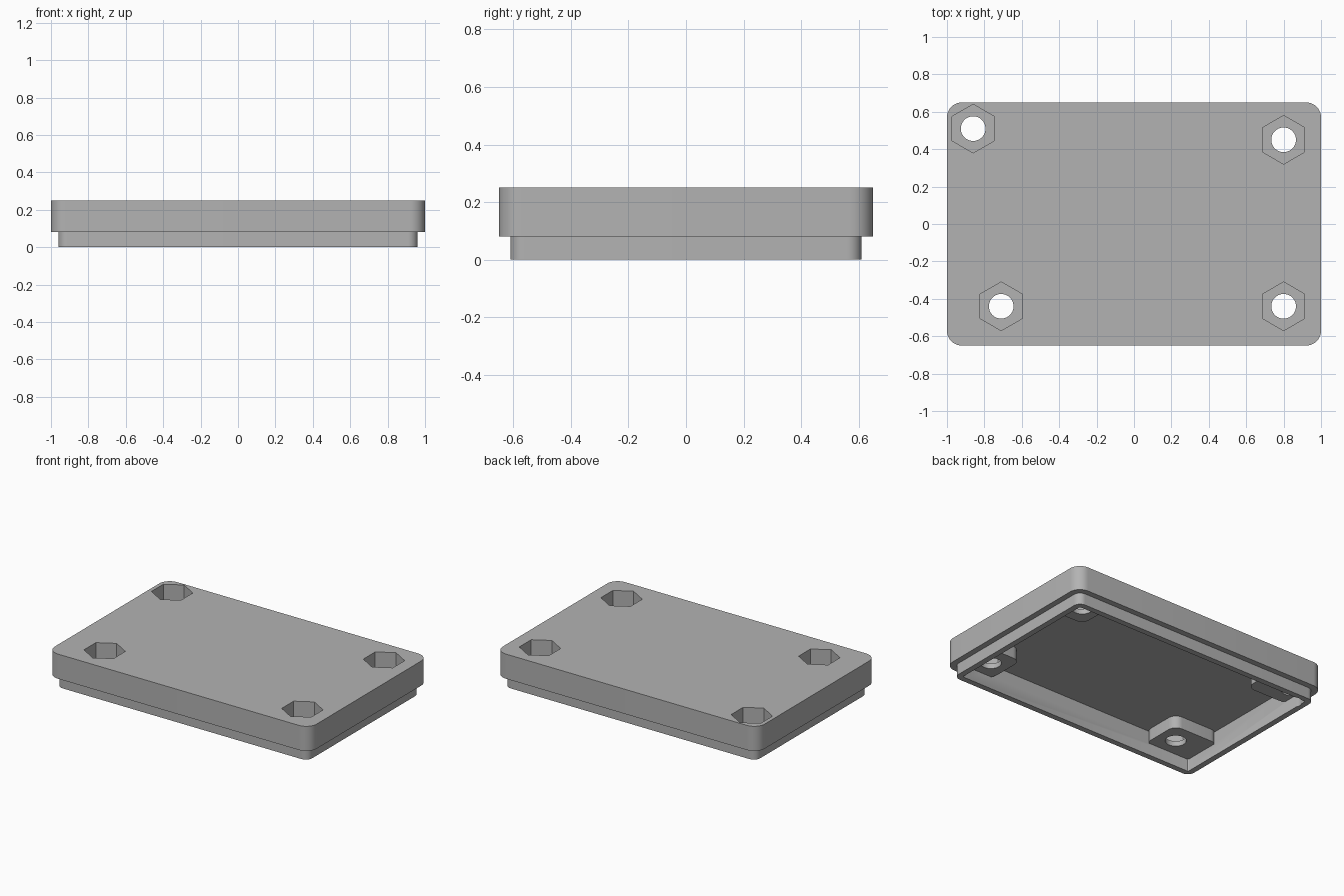
import bpy, bmesh, math

old = bpy.data.objects.get("Cube")
if old:
    bpy.data.objects.remove(old, do_unlink=True)

TOP, STEP, CEILING = 0.25, 0.08, 0.17
BOSS_BOTTOM, POCKET_FLOOR = 0.085, 0.12

grey = bpy.data.materials.new("plain grey")
grey.use_nodes = True
colour = (0.45, 0.45, 0.45, 1)
grey.diffuse_color = colour
grey.node_tree.nodes["Principled BSDF"].inputs["Base Color"].default_value = colour


def prism(name, outline, z0, z1):
    """Extrude a flat outline between two heights."""
    bm = bmesh.new()
    face = bm.faces.new([bm.verts.new((x, y, z0)) for x, y in outline])
    top = bmesh.ops.extrude_face_region(bm, geom=[face])["geom"]
    verts = [v for v in top if isinstance(v, bmesh.types.BMVert)]
    bmesh.ops.translate(bm, verts=verts, vec=(0, 0, z1 - z0))
    bmesh.ops.recalc_face_normals(bm, faces=bm.faces)
    mesh = bpy.data.meshes.new(name)
    bm.to_mesh(mesh)
    bm.free()
    mesh.materials.append(grey)
    obj = bpy.data.objects.new(name, mesh)
    bpy.context.collection.objects.link(obj)
    return obj


def rounded(x0, x1, y0, y1, r, steps=10):
    """Rectangle outline with rounded corners."""
    pts = []
    corners = [(x1 - r, y1 - r), (x0 + r, y1 - r), (x0 + r, y0 + r), (x1 - r, y0 + r)]
    for i, (cx, cy) in enumerate(corners):
        for k in range(steps + 1):
            a = math.pi / 2 * (i + k / steps)
            pts.append((cx + r * math.cos(a), cy + r * math.sin(a)))
    return pts


def polygon(cx, cy, r, sides):
    """Regular outline with one corner pointing along +y."""
    angles = [math.pi / 2 + math.tau * i / sides for i in range(sides)]
    return [(cx + r * math.cos(a), cy + r * math.sin(a)) for a in angles]


def combine(target, tool, operation):
    mod = target.modifiers.new("combine", "BOOLEAN")
    mod.operation, mod.solver, mod.object = operation, "EXACT", tool
    bpy.ops.object.select_all(action="DESELECT")
    bpy.context.view_layer.objects.active = target
    target.select_set(True)
    bpy.ops.object.modifier_apply(modifier=mod.name)
    bpy.data.objects.remove(tool, do_unlink=True)


# Lid plate, with the narrower lip that plugs into a box
lid = prism("lid", rounded(-1, 1, -0.65, 0.65, 0.08), STEP, TOP)
lip = prism("lip", rounded(-0.96, 0.96, -0.61, 0.61, 0.05), 0, 0.13)
combine(lid, lip, "UNION")

# Hollow underside
cavity = prism("cavity", rounded(-0.92, 0.92, -0.57, 0.57, 0.01, 3), -0.1, CEILING)
combine(lid, cavity, "DIFFERENCE")

# Screw positions, each with the inner corner of its boss
screws = [
    (-0.86, 0.51, -0.62, 0.36),
    (0.80, 0.45, 0.675, 0.31),
    (-0.71, -0.44, -0.585, -0.30),
    (0.80, -0.44, 0.675, -0.30),
]

# Bosses run from the cavity walls to a rounded inner corner
for x, y, bx, by in screws:
    wx, wy = math.copysign(0.94, x), math.copysign(0.59, y)
    outline = rounded(min(bx, wx), max(bx, wx), min(by, wy), max(by, wy), 0.06)
    # keep the corners buried in the walls square
    outline = [(math.copysign(min(abs(px), 0.94), px), py) for px, py in outline]
    combine(lid, prism("boss", outline, BOSS_BOTTOM, 0.2), "UNION")
    if abs(wx) > 0:
        sx = sorted((math.copysign(0.935, x), bx + math.copysign(0.06, x)))
        sy = sorted((math.copysign(0.585, y), by + math.copysign(0.06, y)))
        fill = prism("boss_corner", rounded(*sx, *sy, 0.005, 1), BOSS_BOTTOM, 0.2)
        # square off the sides where they meet the walls
        combine(lid, fill, "UNION")

# Hexagonal nut pockets above round screw holes
for x, y, _, _ in screws:
    combine(lid, prism("nut_pocket", polygon(x, y, 0.13, 6), POCKET_FLOOR, 0.4), "DIFFERENCE")
    combine(lid, prism("screw_hole", polygon(x, y, 0.066, 40), -0.1, 0.4), "DIFFERENCE")

bpy.ops.object.shade_smooth_by_angle(angle=math.radians(30))
